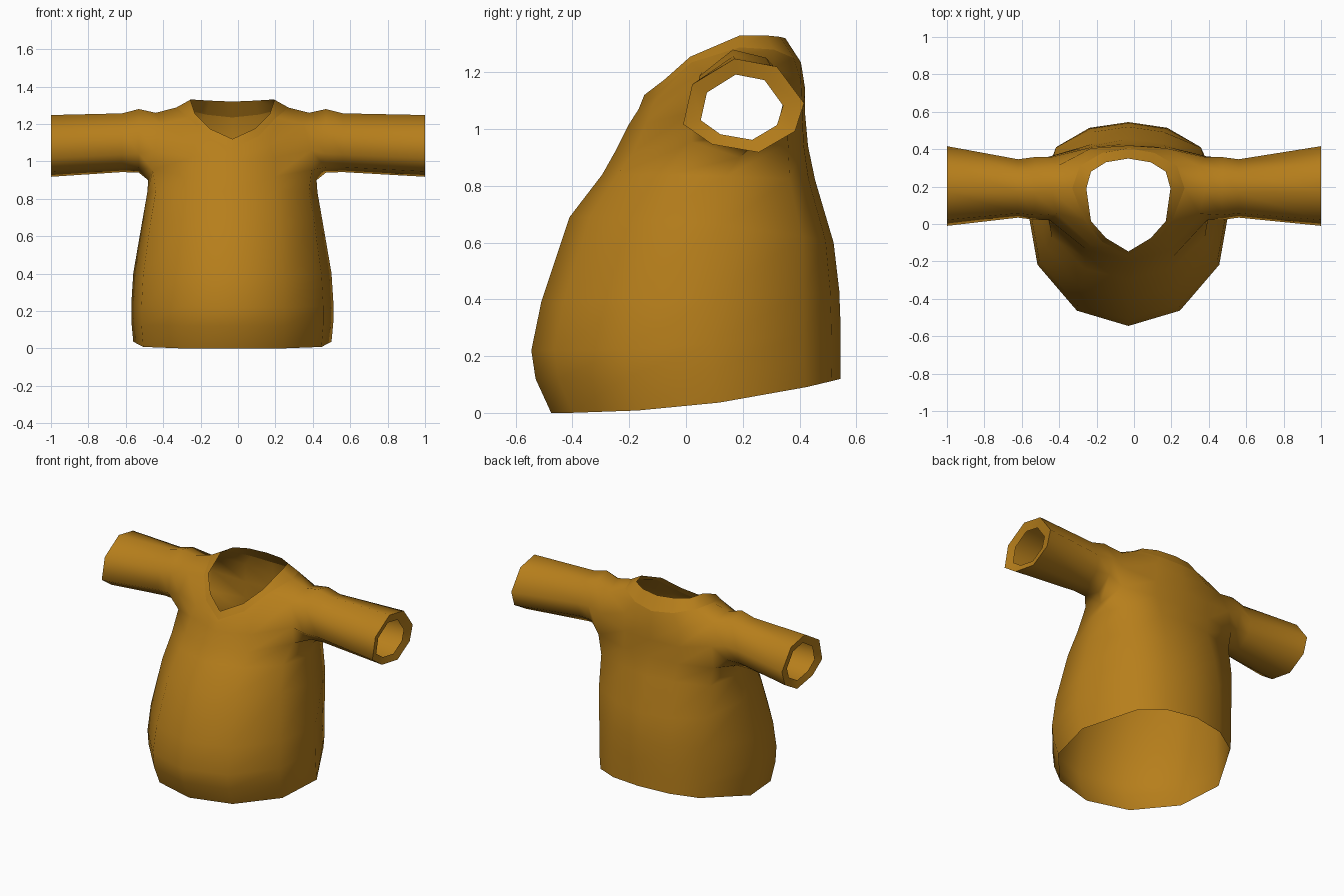
import bpy, bmesh, math

OFF = -0.03                      # body sits slightly off centre
bm = bmesh.new()


def add_ring(half):
    """12-sided closed ring from 7 points running front centre -> side -> back centre."""
    pts = half + [(-x, y, z) for x, y, z in half[5:0:-1]]
    return [bm.verts.new((x + OFF, y, z)) for x, y, z in pts]


def body_ring(zf, zb, yf, yb, w, corner):
    """Body cross-section between front yf and back yb, half width w, back corner fullness."""
    ux = [0, 0.51, 0.9, 1, corner, 0.39, 0]
    ty = [0, 0.075, 0.30, 0.58, 0.88, 0.97, 1]
    return add_ring([(w * u, yf + (yb - yf) * t, zf + (zb - zf) * t ** 2.2)
                     for u, t in zip(ux, ty)])


# Body from the hem up to the chest
rings = [body_ring(*r) for r in [
    (0.00, 0.12, -0.475, 0.545, 0.53, 0.69),
    (0.12, 0.20, -0.53, 0.545, 0.54, 0.70),
    (0.22, 0.30, -0.545, 0.545, 0.54, 0.70),
    (0.39, 0.43, -0.51, 0.54, 0.53, 0.72),
    (0.69, 0.60, -0.41, 0.52, 0.485, 0.80),
    (0.84, 0.82, -0.295, 0.455, 0.455, 0.88)]]

# Armhole bottom, armhole middle, shoulder line, collar base, collar edge
rings += [add_ring(h) for h in [
    [(0, -.25, .92), (.23, -.185, .92), (.425, .02, .955), (.45, .19, .90),
     (.425, .36, .95), (.2, .415, .94), (0, .43, .94)],
    [(0, -.205, 1.01), (.22, -.14, 1.02), (.42, .02, 1.06), (.42, .19, 1.08),
     (.41, .358, 1.09), (.2, .41, 1.05), (0, .42, 1.05)],
    [(0, -.18, 1.05), (.2, -.115, 1.09), (.38, .055, 1.2), (.41, .18, 1.26),
     (.38, .31, 1.22), (.2, .405, 1.17), (0, .42, 1.14)],
    [(0, -.167, 1.07), (.14, -.095, 1.135), (.235, .02, 1.235), (.30, .19, 1.288),
     (.26, .31, 1.28), (.14, .38, 1.25), (0, .405, 1.235)],
    [(0, -.147, 1.12), (.12, -.075, 1.175), (.2, .015, 1.255), (.225, .19, 1.33),
     (.2, .28, 1.33), (.12, .33, 1.325), (0, .35, 1.32)]]]

for j in range(len(rings) - 1):
    for i in range(12):
        if j in (6, 7) and i in (2, 3, 8, 9):      # leave the armholes open
            continue
        k = (i + 1) % 12
        bm.faces.new((rings[j][i], rings[j][k], rings[j + 1][k], rings[j + 1][i]))

# Sleeves: eight-sided tubes stitched to the armholes, with a turned-in cuff
OCT = [(-.52, -.83), (.25, -1), (.85, -.55), (1, .05),
       (.55, .83), (-.15, 1), (-.85, .45), (-1, -.4)]
LOOP = [(2, 6), (3, 6), (4, 6), (4, 7), (4, 8), (3, 8), (2, 8), (2, 7)]
SLEEVE = [  # x, centre y, centre z, half depth, half height
    (0.50, 0.19, 1.11, 0.168, 0.17),
    (0.59, 0.19, 1.10, 0.156, 0.157),
    (1.00, 0.203, 1.083, 0.213, 0.165),
    (0.985, 0.197, 1.077, 0.145, 0.115)]
for s in (1, -1):
    prev = [rings[j][i if s > 0 else 12 - i] for i, j in LOOP]
    for x, cy, cz, hy, hz in SLEEVE:
        dx = OFF if x < 0.65 else 0
        cur = [bm.verts.new((s * x + dx, cy + hy * a, cz + hz * b)) for a, b in OCT]
        for i in range(8):
            k = (i + 1) % 8
            q = (prev[i], prev[k], cur[k], cur[i])
            bm.faces.new(q if s > 0 else q[::-1])
        prev = cur

# Drop the unused vertices inside the armholes, then smooth the cloth
bmesh.ops.delete(bm, geom=[v for v in bm.verts if not v.link_faces], context='VERTS')
for f in bm.faces:
    f.smooth = True

# Crisp cuff rims and collar base
for e in bm.edges:
    if len(e.link_faces) == 2 and e.calc_face_angle() > math.radians(85):
        e.smooth = False
for a, b in zip(rings[9], rings[9][1:] + rings[9][:1]):
    bm.edges.get((a, b)).smooth = False

mesh = bpy.data.meshes.new("shirt")
bm.to_mesh(mesh)
bm.free()
shirt = bpy.data.objects.new("shirt", mesh)
bpy.context.collection.objects.link(shirt)

# Ochre cloth
cloth = bpy.data.materials.new("ochre_cloth")
cloth.diffuse_color = (0.47, 0.21, 0.011, 1)
mesh.materials.append(cloth)
